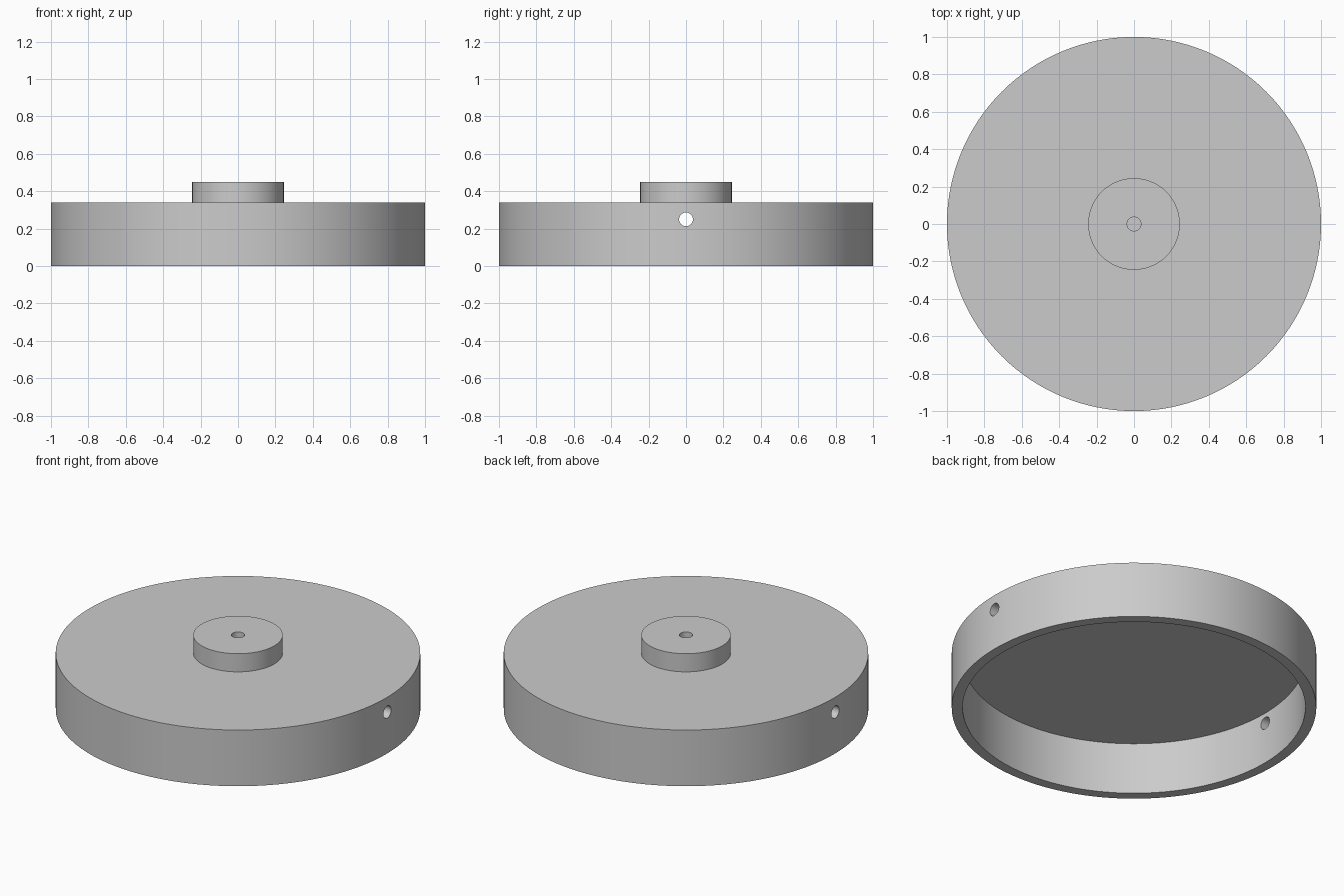
import bpy
import bmesh
import math

SEGMENTS = 128
RIM_R, INNER_R = 1.0, 0.94
TOP_Z, CEILING_Z = 0.34, 0.313
HUB_R, HUB_Z = 0.245, 0.45
HOLE_R, HOLE_Z = 0.037, 0.25

cube = bpy.data.objects.get("Cube")
if cube:
    bpy.data.objects.remove(cube, do_unlink=True)

grey = bpy.data.materials.new("light_grey")
grey.use_nodes = True
colour = (0.6, 0.6, 0.6, 1)
grey.diffuse_color = colour
grey.node_tree.nodes["Principled BSDF"].inputs["Base Color"].default_value = colour


def lathe(name, profile, segments):
    """Spin a (radius, z) profile round the z axis."""
    bm = bmesh.new()
    verts = [bm.verts.new((r, 0, z)) for r, z in profile]
    edges = [bm.edges.new(pair) for pair in zip(verts, verts[1:])]
    bmesh.ops.spin(bm, geom=verts + edges, axis=(0, 0, 1), cent=(0, 0, 0),
                   angle=math.tau, steps=segments, use_merge=True)
    bmesh.ops.remove_doubles(bm, verts=bm.verts, dist=1e-5)
    bmesh.ops.recalc_face_normals(bm, faces=bm.faces)
    mesh = bpy.data.meshes.new(name)
    bm.to_mesh(mesh)
    bm.free()
    mesh.materials.append(grey)
    obj = bpy.data.objects.new(name, mesh)
    bpy.context.collection.objects.link(obj)
    return obj


def select_only(obj):
    bpy.ops.object.select_all(action="DESELECT")
    obj.select_set(True)
    bpy.context.view_layer.objects.active = obj


# Hollow cap, open underneath
cap = lathe("cap", [(0, TOP_Z), (RIM_R, TOP_Z), (RIM_R, 0), (INNER_R, 0),
                    (INNER_R, CEILING_Z), (0, CEILING_Z)], SEGMENTS)

# Raised hub with a blind bore that ends on the cap
hub = lathe("hub", [(HUB_R, TOP_Z), (HUB_R, HUB_Z), (HOLE_R, HUB_Z),
                    (HOLE_R, TOP_Z), (HUB_R, TOP_Z)], SEGMENTS)

# Pin holes on opposite sides of the wall
cutter = lathe("pin_hole_cutter", [(0, -1.2), (HOLE_R, -1.2),
                                   (HOLE_R, 1.2), (0, 1.2)], 32)
cutter.rotation_euler.y = math.pi / 2
cutter.location.z = HOLE_Z
cutter.hide_render = True
cut = cap.modifiers.new("pin_holes", "BOOLEAN")
cut.operation = "DIFFERENCE"
cut.solver = "EXACT"
cut.object = cutter
bpy.context.view_layer.update()
select_only(cap)
bpy.ops.object.modifier_apply(modifier=cut.name)
bpy.data.objects.remove(cutter, do_unlink=True)

# Smooth walls with crisp rims
for part in (cap, hub):
    select_only(part)
    bpy.ops.object.shade_smooth_by_angle(angle=math.radians(30))
